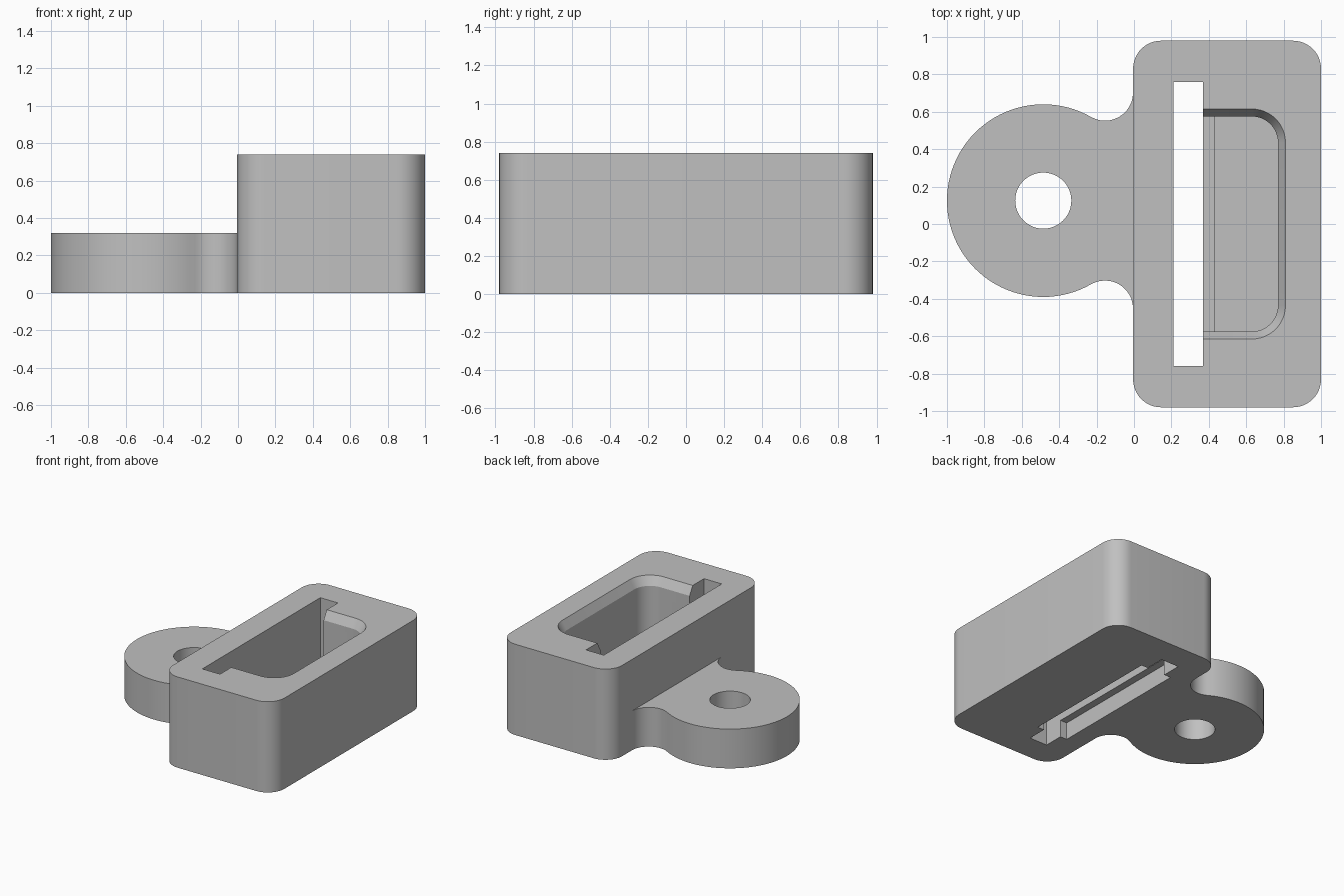
import bpy, bmesh, math

if "Cube" in bpy.data.objects:
    bpy.data.objects.remove(bpy.data.objects["Cube"])

grey = bpy.data.materials.new("plain_grey")
grey.diffuse_color = (0.53, 0.53, 0.53, 1)
grey.use_nodes = True
grey.node_tree.nodes["Principled BSDF"].inputs["Base Color"].default_value = grey.diffuse_color


def arc(cx, cy, r, a0, a1, n=12):
    """Points on an arc, angles in degrees."""
    return [(cx + r * math.cos(math.radians(a0 + (a1 - a0) * i / n)),
             cy + r * math.sin(math.radians(a0 + (a1 - a0) * i / n))) for i in range(n + 1)]


def loft(name, rings):
    """Solid through a list of (outline, z) rings with equal point counts."""
    bm = bmesh.new()
    loops = [[bm.verts.new((x, y, z)) for x, y in pts] for pts, z in rings]
    for a, b in zip(loops, loops[1:]):
        for i in range(len(a)):
            j = (i + 1) % len(a)
            bm.faces.new((a[i], a[j], b[j], b[i]))
    bm.faces.new(loops[0][::-1])
    bm.faces.new(loops[-1])
    bmesh.ops.recalc_face_normals(bm, faces=bm.faces)
    me = bpy.data.meshes.new(name)
    bm.to_mesh(me)
    bm.free()
    ob = bpy.data.objects.new(name, me)
    bpy.context.collection.objects.link(ob)
    me.materials.append(grey)
    return ob


def box(name, x0, x1, y, z0, z1):
    pts = [(x0, -y), (x1, -y), (x1, y), (x0, y)]
    return loft(name, [(pts, z0), (pts, z1)])


def combine(target, tool, op):
    """Apply a boolean and remove the tool."""
    m = target.modifiers.new(op.lower(), 'BOOLEAN')
    m.operation, m.solver, m.object = op, 'EXACT', tool
    bpy.context.view_layer.objects.active = target
    bpy.ops.object.modifier_apply(modifier=m.name)
    bpy.data.objects.remove(tool)


# Main block with rounded upright edges
X0, X1, Y, H, R = -0.005, 1.0, 0.98, 0.74, 0.15
outline = (arc(X1 - R, Y - R, R, 0, 90) + arc(X0 + R, Y - R, R, 90, 180)
           + arc(X0 + R, R - Y, R, 180, 270) + arc(X1 - R, R - Y, R, 270, 360))
body = loft("slotted_block", [(outline, 0), (outline, H)])

# Round mounting tab, blended into the block by concave fillets
cx, cy, r, f = -0.485, 0.125, 0.515, 0.15
fx = X0 - f
dy = math.sqrt((r + f) ** 2 - (fx - cx) ** 2)
t = math.degrees(math.atan2(dy, fx - cx))
tab_pts = ([(0.06, cy + dy)] + arc(fx, cy + dy, f, 0, t - 180)
           + arc(cx, cy, r, t, 360 - t, 64)[1:]
           + arc(fx, cy - dy, f, 180 - t, 0)[1:] + [(0.06, cy - dy)])
tab = loft("mounting_tab", [(tab_pts, 0), (tab_pts, 0.32)])
combine(body, tab, 'UNION')

# Screw hole
hole = arc(cx, cy, 0.15, 0, 360, 48)[:-1]
combine(body, loft("hole_cutter", [(hole, -0.1), (hole, 0.5)]), 'DIFFERENCE')


# Rounded pocket with a chamfered rim
def pocket(x, y, rad):
    return ([(0.30, -y)] + arc(x - rad, rad - y, rad, -90, 0)
            + arc(x - rad, y - rad, rad, 0, 90) + [(0.30, y)])


inner, outer = pocket(0.77, 0.575, 0.14), pocket(0.81, 0.615, 0.18)
combine(body, loft("pocket_cutter", [(inner, 0.26), (inner, 0.67), (outer, H), (outer, 0.85)]),
        'DIFFERENCE')

# Step at the pocket's edge, through slot and underside recess
combine(body, box("step_cutter", 0.30, 0.43, 0.575, 0.20, 0.5), 'DIFFERENCE')
combine(body, box("slot_cutter", 0.21, 0.37, 0.76, -0.1, 0.9), 'DIFFERENCE')
combine(body, box("recess_cutter", 0.15, 0.43, 0.60, -0.1, 0.14), 'DIFFERENCE')

bpy.ops.object.select_all(action='DESELECT')
body.select_set(True)
bpy.context.view_layer.objects.active = body
bpy.ops.object.shade_smooth_by_angle(angle=math.radians(25))
